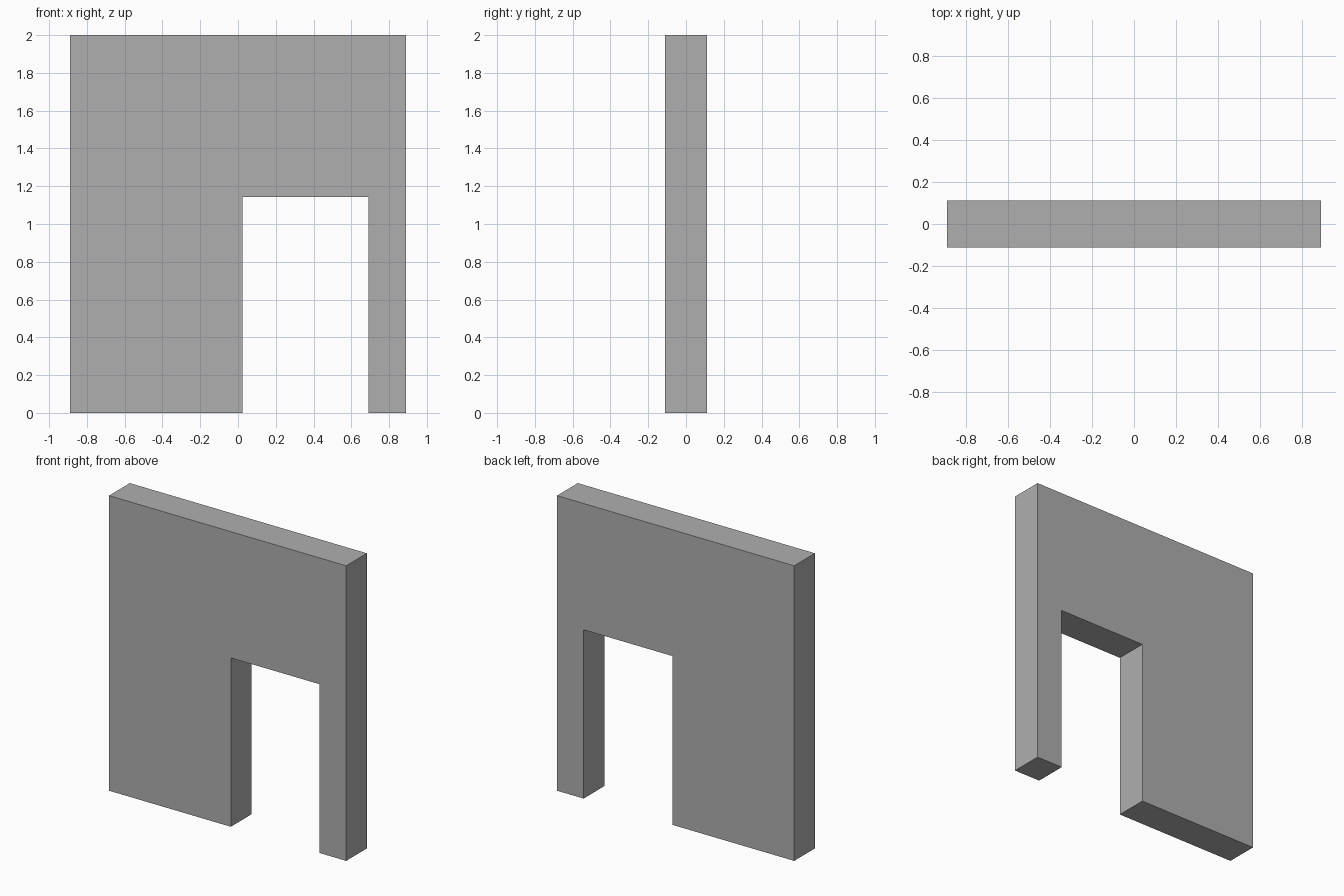
import bpy, bmesh

if "Cube" in bpy.data.objects:
    bpy.data.objects.remove(bpy.data.objects["Cube"])

WIDTH, HEIGHT, DEPTH = 1.778, 2.0, 0.222
DOOR_LEFT, DOOR_RIGHT, DOOR_TOP = 0.024, 0.69, 1.144

# Wall outline in the front plane, with the doorway notched out of the bottom edge
half = WIDTH / 2
outline = [(-half, 0), (DOOR_LEFT, 0), (DOOR_LEFT, DOOR_TOP), (DOOR_RIGHT, DOOR_TOP),
           (DOOR_RIGHT, 0), (half, 0), (half, HEIGHT), (-half, HEIGHT)]

# Extrude the outline through the wall thickness
bm = bmesh.new()
front = bm.faces.new([bm.verts.new((x, -DEPTH / 2, z)) for x, z in outline])
extruded = bmesh.ops.extrude_face_region(bm, geom=[front], use_keep_orig=True)
back_verts = [g for g in extruded["geom"] if isinstance(g, bmesh.types.BMVert)]
bmesh.ops.translate(bm, verts=back_verts, vec=(0, DEPTH, 0))
bmesh.ops.recalc_face_normals(bm, faces=bm.faces)

mesh = bpy.data.meshes.new("wall_with_doorway")
bm.to_mesh(mesh)
bm.free()
wall = bpy.data.objects.new("wall_with_doorway", mesh)
bpy.context.collection.objects.link(wall)

# Dark grey wall colour
grey = bpy.data.materials.new("dark_grey")
grey.diffuse_color = (0.43, 0.43, 0.43, 1)
grey.use_nodes = True
grey.node_tree.nodes["Principled BSDF"].inputs["Base Color"].default_value = grey.diffuse_color
mesh.materials.append(grey)
